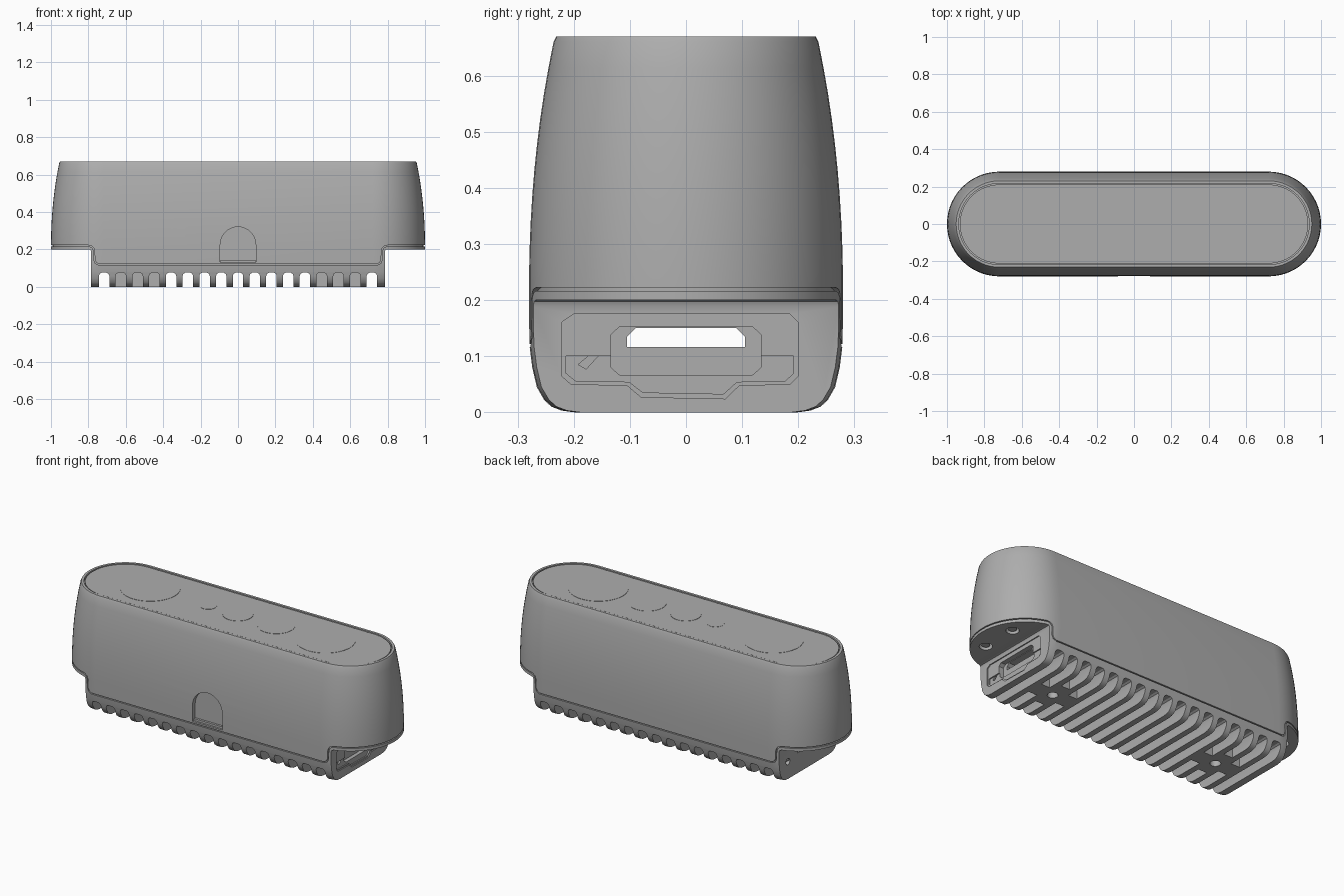
import bpy, bmesh, math

if "Cube" in bpy.data.objects:
    bpy.data.objects.remove(bpy.data.objects["Cube"])

gray = bpy.data.materials.new("mid gray")
gray.diffuse_color = (0.42, 0.42, 0.42, 1)
gray.use_nodes = True
gray.node_tree.nodes["Principled BSDF"].inputs["Base Color"].default_value = gray.diffuse_color


def make(name, bm):
    bmesh.ops.recalc_face_normals(bm, faces=bm.faces)
    me = bpy.data.meshes.new(name)
    bm.to_mesh(me)
    bm.free()
    me.materials.append(gray)
    ob = bpy.data.objects.new(name, me)
    bpy.context.collection.objects.link(ob)
    return ob


def skin(bm, rings):
    """Closed solid through a list of equal-length rings."""
    vs = [[bm.verts.new(p) for p in r] for r in rings]
    n = len(vs[0])
    for a, b in zip(vs, vs[1:]):
        for i in range(n):
            j = (i + 1) % n
            bm.faces.new((a[i], a[j], b[j], b[i]))
    bm.faces.new(vs[0][::-1])
    bm.faces.new(vs[-1])


def prism(bm, pts, axis, a, b):
    place = {"X": lambda u, v, t: (t, u, v),
             "Y": lambda u, v, t: (u, t, v),
             "Z": lambda u, v, t: (u, v, t)}[axis]
    skin(bm, [[place(u, v, t) for u, v in pts] for t in (a, b)])


def solid(name, *prisms):
    bm = bmesh.new()
    for p in prisms:
        prism(bm, *p)
    return make(name, bm)


def stadium(hx, r, n=28):
    c, pts = hx - r, []
    for s, start in ((1, -math.pi / 2), (-1, math.pi / 2)):
        for i in range(n + 1):
            a = start + math.pi * i / n
            pts.append((s * c + r * math.cos(a), r * math.sin(a)))
    return pts


def circle(x, y, r, n=40):
    return [(x + r * math.cos(2 * math.pi * i / n),
             y + r * math.sin(2 * math.pi * i / n)) for i in range(n)]


def mirror(half):
    return half + [(-x, z) for x, z in reversed(half)]


def boolean(ob, cutter, op="DIFFERENCE", keep=False):
    m = ob.modifiers.new("bool", "BOOLEAN")
    m.operation, m.object, m.solver = op, cutter, "EXACT"
    bpy.context.view_layer.objects.active = ob
    bpy.ops.object.modifier_apply(modifier=m.name)
    if not keep:
        bpy.data.objects.remove(cutter)


def body(name, extra=0.0):
    """Pill-shaped hull, tapering upward and rounded underneath."""
    rows = [(0, .08), (.003, .058), (.010, .04), (.022, .027),
            (.045, .014), (.08, .006), (.12, .001), (.20, 0)]
    rows += [(.2 + .046 * i, .044 * (i / 10) ** 2.2) for i in range(1, 11)]
    rows += [(.67, .049)]
    bm = bmesh.new()
    skin(bm, [[(x, y, z) for x, y in stadium(1 - d - extra, .28 - d - extra)]
              for z, d in rows])
    return make(name, bm)


# Upper shell, with its lower edge stepping up at both ends
shell = body("upper_shell")
edge = [(1.1, .8), (1.1, .222), (.80, .222), (.785, .219), (.773, .210),
        (.767, .196), (.765, .145), (.759, .131), (.745, .122)]
boolean(shell, solid("cut", (mirror(edge), "Y", -1, 1)), "INTERSECT")

# Lower base with thin end flanges
base = body("lower_base")
edge = [(.745, .116), (.764, .125), (.771, .145), (.773, .194), (.778, .206),
        (.787, .213), (.80, .216), (1.1, .216), (1.1, .2), (.80, .2),
        (.789, .197), (.785, .188), (.785, -.1)]
boolean(base, solid("cut", (mirror(edge), "Y", -1, 1)), "INTERSECT")

# Inner core closing the seam between shell and base
core = body("seam_core", .009)
edge = [(1.1, .25), (1.1, .206), (.779, .206), (.779, .1)]
boolean(core, solid("cut", (mirror(edge), "Y", -1, 1)), "INTERSECT")

# Arched recess on the front
arch = [(-.095, .132), (.095, .132)] + [
    (.095 * math.cos(math.pi * i / 20), .225 + .095 * math.sin(math.pi * i / 20))
    for i in range(21)]
arch_cut = solid("cut", (arch, "Y", -.5, -.255))
boolean(shell, arch_cut, keep=True)
boolean(core, arch_cut)
solid("arch_lip", ([(-.093, .13), (.093, .13), (.093, .144), (-.093, .144)],
                   "Y", -.268, -.25))

# Cooling slots across the underside, interrupted around the two bosses
slots = []
for k in range(-8, 9):
    c, w = k * .0895, .028
    prof = [(c - w, -.05), (c + w, -.05), (c + w, .058), (c + .85 * w, .069),
            (c + .5 * w, .075), (c - .5 * w, .075), (c - .85 * w, .069),
            (c - w, .058)]
    stop = {6: .1, 5: .05, 7: .05}.get(abs(k))
    spans = [(-.5, -stop), (stop, .5)] if stop else [(-.5, .5)]
    slots += [(prof, "Y", a, b) for a, b in spans]
boolean(base, solid("cut", *slots))

# Screw holes in the bosses and under the end flanges
boolean(base, solid("cut", *[(circle(s * .537, 0, .028, 24), "Z", -.05, .06)
                             for s in (-1, 1)]))
spots = [(sx * .89, sy * .105) for sx in (-1, 1) for sy in (-1, 1)]
holes = solid("cut", *[(circle(x, y, .034, 24), "Z", .15, .235) for x, y in spots])
for part in (base, core, shell):
    boolean(part, holes, keep=True)
bpy.data.objects.remove(holes)
solid("flange_screws", *[(circle(x, y, .022, 24), "Z", .208, .24) for x, y in spots])

# Stepped recess panel on the right end
panel = [(-.2, .175), (-.222, .16), (-.222, .065), (-.205, .05), (-.105, .048),
         (-.08, .027), (.07, .024), (.095, .048), (.185, .05), (.2, .065),
         (.2, .16), (.185, .175)]
inner = [(-.01 + (y + .01) * .96, .11 + (z - .11) * .9) for y, z in panel]
boolean(base, solid("cut", (panel, "X", .779, .9)))
boolean(base, solid("cut", (inner, "X", .772, .9)))

# Window in the panel, and the narrower passage running the full length
window = [(-.118, .153), (-.134, .138), (-.134, .08), (-.118, .066),
          (.118, .066), (.134, .08), (.134, .138), (.118, .153)]
passage = [(-.105, .116), (.105, .116), (.105, .135), (.09, .15),
           (-.09, .15), (-.105, .135)]
window_cut = solid("cut", (window, "X", .75, .9))
passage_cut = solid("cut", (passage, "X", -.9, .9))
for part in (base, core, shell):
    boolean(part, window_cut, keep=True)
    boolean(part, passage_cut, keep=True)
bpy.data.objects.remove(window_cut)
bpy.data.objects.remove(passage_cut)

# Small openings: slanted one on the right end, round one on the left
notch = [(-.192, .085), (-.178, .077), (-.157, .1), (-.155, .116)]
boolean(base, solid("cut", (notch, "X", .755, .9)))
boolean(base, solid("cut", (circle(.19, .1, .018, 20), "X", -.9, -.76)))

# Recessed top with an inset panel and flush round pads
boolean(shell, solid("cut", (stadium(.937, .217), "Z", .655, .75)))
solid("top_panel", (stadium(.931, .211), "Z", .645, .667))
for name, x, r in (("left_pad", -.56, .157), ("small_pad", -.19, .045),
                   ("middle_pad", 0, .08), ("medium_pad", .245, .098),
                   ("right_pad", .56, .157)):
    solid(name, (circle(x, 0, r, 64), "Z", .66, .6685))

# Smooth curved faces while keeping hard edges
bpy.ops.object.select_all(action="DESELECT")
for ob in bpy.context.scene.objects:
    ob.select_set(True)
bpy.context.view_layer.objects.active = shell
bpy.ops.object.shade_smooth_by_angle(angle=math.radians(30))
